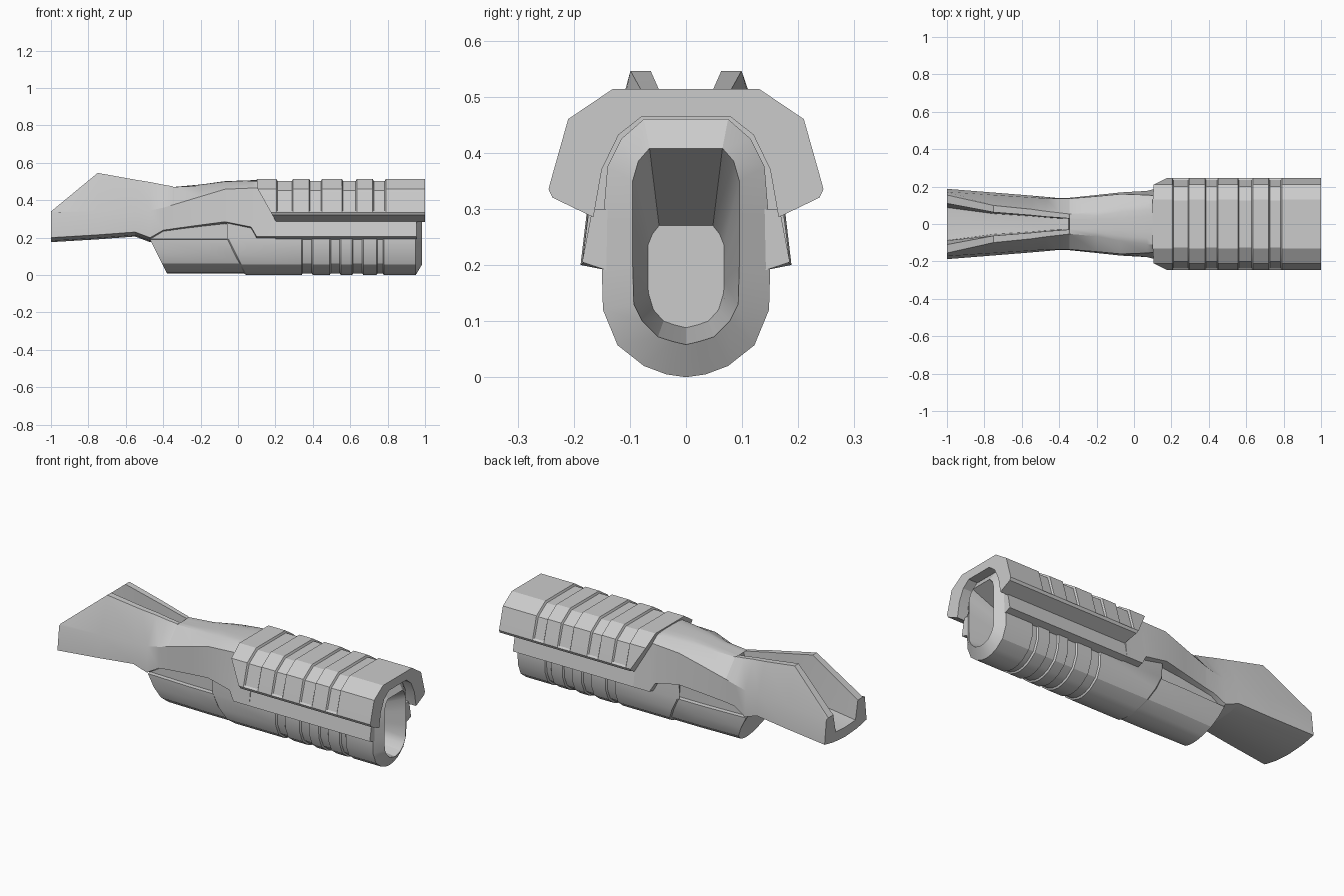
import bpy, bmesh


def finish(name, bm, angle=0.4):
    bmesh.ops.recalc_face_normals(bm, faces=bm.faces)
    me = bpy.data.meshes.new(name)
    bm.to_mesh(me)
    bm.free()
    ob = bpy.data.objects.new(name, me)
    bpy.context.collection.objects.link(ob)
    bpy.ops.object.select_all(action='DESELECT')
    ob.select_set(True)
    bpy.context.view_layer.objects.active = ob
    bpy.ops.object.shade_smooth_by_angle(angle=angle)
    return ob


def ring(x, half, slope=0.0, ref=0.19):
    """Mirror a half profile (y, z) into a closed ring; slope slants it in x below ref."""
    full = half + [(-y, z) for y, z in half[-2:0:-1]]
    return [(x + slope * max(0, ref - z), y, z) for y, z in full]


def loft(name, rings):
    bm = bmesh.new()
    rows = [[bm.verts.new(p) for p in r] for r in rings]
    n = len(rows[0])
    for a, b in zip(rows, rows[1:]):
        for i in range(n):
            j = (i + 1) % n
            bm.faces.new((a[i], a[j], b[j], b[i]))
    bm.faces.new(rows[0][::-1])
    bm.faces.new(rows[-1])
    return finish(name, bm)


def grooves(spans, outer, inset):
    """Rings for a series of shallow grooves along x."""
    out = []
    for a, b in spans:
        out += [ring(a, outer), ring(a + .006, inset), ring(b - .006, inset), ring(b, outer)]
    return out


# Upper ribbed shell, an arch with a slanted rear edge
inner = [(.245, .335), (.238, .32), (.165, .285), (.15, .37), (.12, .432), (.078, .465), (0, .465)]
shell = [(0, .514), (.13, .514), (.21, .46), (.243, .343)] + inner
shell_in = [(0, .503), (.126, .503), (.201, .453), (.235, .343)] + inner
rings = [ring(.1, shell, .56, .47)]
rings += grooves([(.205, .295), (.38, .45), (.555, .635), (.72, .79)], shell, shell_in)
rings += [ring(1.0, shell)]
loft("upper_shell", rings)

# Lower tube with grooves, chamfered mouth and tapering bore
top = [(.148, .28), (.14, .375), (.115, .425), (.075, .46), (0, .46)]
tube = [(0, 0), (.035, .005), (.075, .02), (.122, .057), (.148, .12), (.15, .192)] + top
tube_in = [(0, .009), (.033, .013), (.071, .028), (.115, .063), (.14, .123), (.142, .192)] + top
rim = [(0, .058), (.025, .064), (.05, .072), (.078, .1), (.093, .13), (.095, .2), (.095, .28),
       (.095, .35), (.085, .385), (.065, .408), (0, .408)]
bore = [(0, .088), (.02, .093), (.04, .1), (.058, .12), (.067, .15), (.068, .17), (.068, .2),
        (.068, .235), (.06, .255), (.048, .27), (0, .27)]
rings = [ring(-.06, tube_in, .5), ring(-.05, tube, .5)]
rings += grooves([(.34, .40), (.49, .55), (.61, .67), (.74, .78)], tube, tube_in)
rings += [ring(.95, tube), ring(.985, rim), ring(.7, bore)]
loft("lower_tube", rings)

# Rear lower fairing with slanted ends
fairing = [(0, .008), (.035, .012), (.073, .026), (.118, .062), (.142, .122), (.145, .19),
           (.122, .192), (.122, .3), (0, .3)]
rear = [(y * .93, z) for y, z in fairing]
loft("rear_fairing", [ring(-.47, rear, .5), ring(-.2, fairing, .5), ring(-.04, fairing, .5)])

# Main body: x, lower edge, shoulder, fin outer, fin inner, floor edge, floor centre height
body = [
    (-1.0, (.188, .2), (.172, .335), (.155, .34), (.11, .34), (.088, .235), .23),
    (-.75, (.168, .215), (.155, .34), (.099, .546), (.063, .546), (.055, .29), .285),
    (-.55, (.152, .23), (.142, .343), (.079, .51), (.047, .51), (.042, .35), .347),
    (-.47, (.145, .2), (.137, .345), (.068, .497), (.039, .497), (.035, .38), .38),
    (-.40, (.138, .24), (.135, .36), (.06, .483), (.034, .483), (.03, .40), .40),
    (-.35, (.14, .247), (.136, .375), (.054, .475), (.03, .475), (.028, .415), .415),
    (-.345, (.14, .248), (.136, .376), (.053, .471), (.03, .471), (.026, .469), .468),
    (-.2, (.155, .268), (.148, .42), (.066, .477), (.045, .482), (.025, .484), .484),
    (-.07, (.169, .285), (.16, .459), (.09, .492), (.065, .5), (.03, .502), .502),
    (.07, (.177, .257), (.155, .465), (.108, .5), (.075, .505), (.04, .507), .507),
    (.1, (.185, .205), (.152, .465), (.11, .5), (.075, .505), (.04, .507), .507),
    (.2, (.185, .205), (.152, .465), (.11, .5), (.075, .505), (.04, .507), .507),
]
rings = []
for x, edge, shoulder, fin_out, fin_in, floor, centre in body:
    y, z = edge
    rings.append(ring(x, [(0, z - .024), (y * .55, z - .017), edge, shoulder,
                          fin_out, fin_in, floor, (0, centre)]))
loft("main_body", rings)

# Side rails under the shell
section = [(.14, .19), (.185, .205), (.167, .3), (.14, .3)]
for side, label in ((1, "left"), (-1, "right")):
    loft("side_rail_" + label, [[(x, side * y, z) for y, z in section] for x in (.2, .955)])
